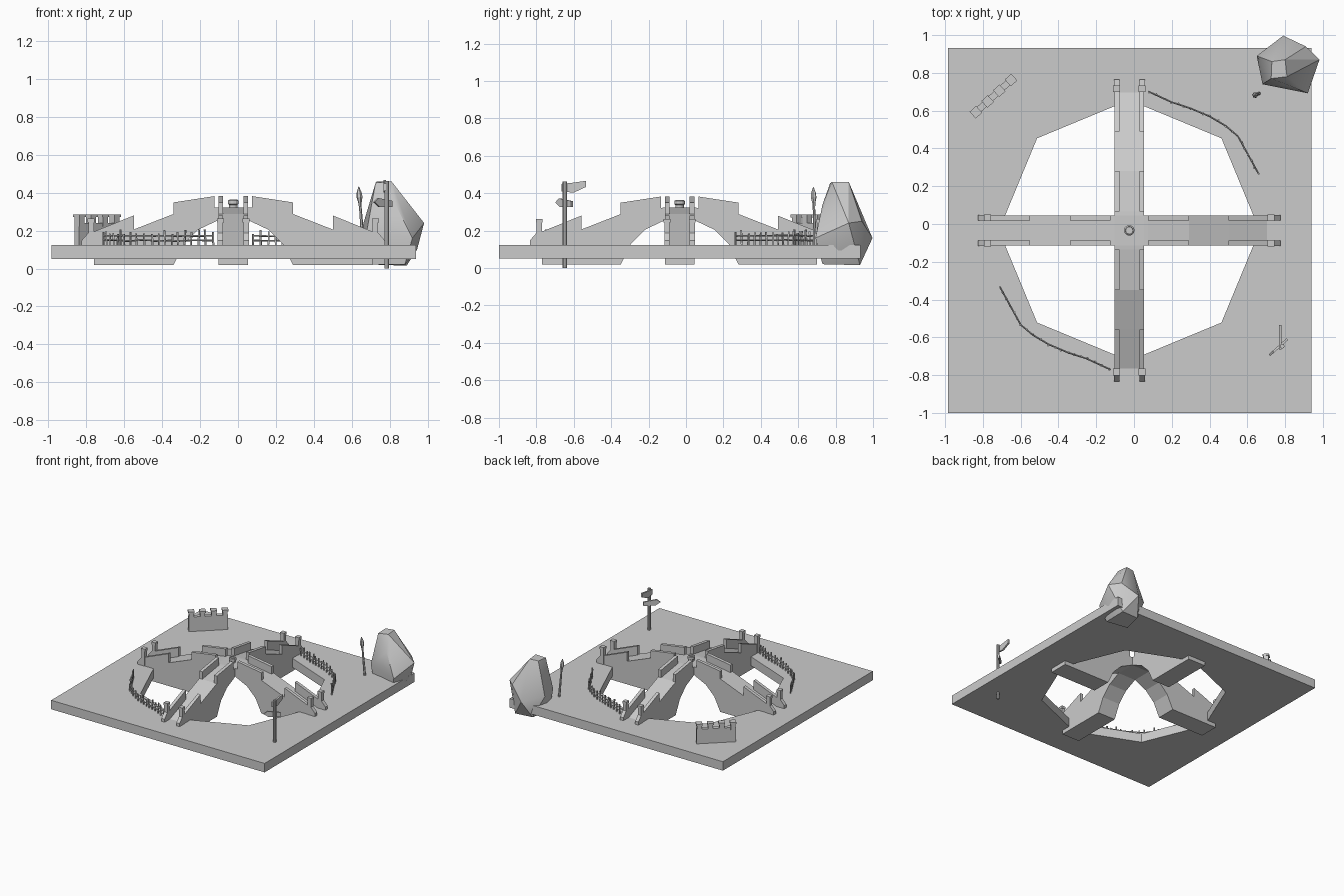
import bpy, bmesh, math, random
from mathutils import Vector, Matrix

if "Cube" in bpy.data.objects:
    bpy.data.objects.remove(bpy.data.objects["Cube"])

random.seed(4)
CX, CY, DZ = -0.025, -0.034, -0.007
T = 0.13 + DZ  # ground top height


def finish(name, bm):
    bmesh.ops.recalc_face_normals(bm, faces=bm.faces)
    me = bpy.data.meshes.new(name)
    bm.to_mesh(me)
    bm.free()
    ob = bpy.data.objects.new(name, me)
    bpy.context.collection.objects.link(ob)
    return ob


def place(x, y, ang, z=0.0):
    return Matrix.Translation((x, y, z)) @ Matrix.Rotation(ang, 4, 'Z')


def prism(bm, profile, v0, v1, m):
    """Extrude a (u, z) outline sideways from v0 to v1."""
    a = [bm.verts.new(m @ Vector((u, v0, z))) for u, z in profile]
    b = [bm.verts.new(m @ Vector((u, v1, z))) for u, z in profile]
    bm.faces.new(a)
    bm.faces.new(b[::-1])
    n = len(a)
    for i in range(n):
        j = (i + 1) % n
        bm.faces.new((a[i], b[i], b[j], a[j]))


def box(bm, u0, u1, v0, v1, z0, z1, m):
    prism(bm, [(u0, z0), (u1, z0), (u1, z1), (u0, z1)], v0, v1, m)


def lathe(bm, rings, sides, m=Matrix()):
    """Stack of rings (radius, z), capped at both ends."""
    loops = [[bm.verts.new(m @ Vector((r * math.cos(2 * math.pi * i / sides),
                                       r * math.sin(2 * math.pi * i / sides), z)))
              for i in range(sides)] for r, z in rings]
    for a, b in zip(loops, loops[1:]):
        for i in range(sides):
            j = (i + 1) % sides
            bm.faces.new((a[i], a[j], b[j], b[i]))
    bm.faces.new(loops[0][::-1])
    bm.faces.new(loops[-1])


def stick(bm, a, b, r, sides=4):
    a, b = Vector(a), Vector(b)
    d = b - a
    m = Matrix.Translation(a) @ d.to_track_quat('Z', 'Y').to_matrix().to_4x4()
    lathe(bm, [(r, 0), (r, d.length)], sides, m)


# Ground slab with an octagonal opening
bm = bmesh.new()
x0, x1, y0, y1 = -0.985, 0.94, -1.0, 0.932
outer = [(x1, CY), (x1, y1), (CX, y1), (x0, y1), (x0, CY), (x0, y0), (CX, y0), (x1, y0)]
inner = [(CX + 0.69 * math.cos(k * math.pi / 4), CY + 0.69 * math.sin(k * math.pi / 4))
         for k in range(8)]
loops = [[bm.verts.new((x, y, z)) for x, y in pts]
         for pts, z in ((outer, T), (inner, T), (inner, T - 0.073), (outer, T - 0.073))]
for k in range(4):
    a, b = loops[k], loops[(k + 1) % 4]
    for i in range(8):
        j = (i + 1) % 8
        bm.faces.new((a[i], a[j], b[j], b[i]))
finish("ground_slab", bm)

# Four bridge arms, with parapets and end posts
H = 0.079
deck = [(H, 0.33), (0.10, 0.328), (0.315, 0.295), (0.525, 0.213), (0.735, 0.128),
        (0.735, 0.025), (0.315, 0.025), (0.262, 0.135), (0.185, 0.212), (H, 0.262)]
arms, walls, posts = bmesh.new(), bmesh.new(), bmesh.new()
for k in range(4):
    m = place(CX, CY, k * math.pi / 2, DZ)
    prism(arms, deck, -H, H, m)
    for s in (-1, 1):
        prism(walls, [(0.10, 0.32), (0.315, 0.29), (0.315, 0.356), (0.10, 0.389)],
              s * 0.053, s * 0.079, m)
        prism(walls, [(0.525, 0.205), (0.74, 0.12), (0.74, 0.20), (0.525, 0.287)],
              s * 0.053, s * 0.079, m)
        box(posts, 0.735, 0.765, s * 0.053, s * 0.082, 0.12, 0.25, m)
        box(posts, 0.732, 0.768, s * 0.050, s * 0.085, 0.25, 0.27, m)
        prism(posts, [(0.765, 0.12), (0.80, 0.12), (0.80, 0.155), (0.765, 0.195)],
              s * 0.053, s * 0.082, m)
box(arms, -H, H, -H, H, 0.262, 0.33, place(CX, CY, 0, DZ))
finish("bridge_arms", arms)
finish("bridge_parapets", walls)
finish("bridge_posts", posts)

# Small drum at the crossing
bm = bmesh.new()
lathe(bm, [(0.022, 0.325), (0.022, 0.343), (0.028, 0.348), (0.028, 0.365),
           (0.021, 0.370), (0.019, 0.362)], 12, place(CX, CY, 0, DZ))
finish("centre_drum", bm)

# Two curved picket fences, opposite each other
path = [Vector(p) for p in [(0.08, 0.70), (0.20, 0.645), (0.30, 0.612), (0.40, 0.57),
                            (0.485, 0.52), (0.55, 0.465), (0.66, 0.265)]]
for s, name in ((1, "fence_back"), (-1, "fence_front")):
    bm = bmesh.new()
    pts = [p if s > 0 else Vector((2 * CX - p.x, 2 * CY - p.y)) for p in path]
    for a, b in zip(pts, pts[1:]):
        for h in (0.025, 0.05):
            stick(bm, (a.x, a.y, T + h), (b.x, b.y, T + h + random.uniform(-.004, .004)), 0.0045)
        n = max(1, round((b - a).length / 0.04))
        for i in range(n):
            p = a.lerp(b, i / n)
            q = p + Vector((random.uniform(-.006, .006), random.uniform(-.006, .006)))
            stick(bm, (p.x, p.y, T - 0.01), (q.x, q.y, T + random.uniform(.058, .085)), 0.006)
    e = pts[-1]
    stick(bm, (e.x, e.y, T - 0.01), (e.x, e.y, T + 0.07), 0.006)
    finish(name, bm)

# Battlement wall in the back left corner
bm = bmesh.new()
m = place(-0.744, 0.677, math.radians(42.5))
box(bm, -0.146, 0.146, -0.017, 0.017, T - 0.01, T + 0.118, m)
for i in range(4):
    u = -0.126 + i * 0.084
    box(bm, u - 0.018, u + 0.018, -0.019, 0.019, T + 0.10, T + 0.15, m)
    box(bm, u - 0.023, u + 0.023, -0.024, 0.024, T + 0.148, T + 0.162, m)
finish("battlement_wall", bm)

# Boulder as a faceted hull
bm = bmesh.new()
for p in [(.726, .77, .452), (.73, .86, .458), (.80, .87, .46), (.81, .78, .46),
          (.65, .89, .20), (.79, .997, .16), (.91, .94, .25), (.982, .87, .24),
          (.92, .692, .16), (.68, .74, .20), (.70, .76, .02), (.88, .73, .02),
          (.89, .93, .015), (.74, .92, .02), (.945, .82, .10), (.83, .73, .34)]:
    bm.verts.new(p)
bmesh.ops.convex_hull(bm, input=bm.verts)
bmesh.ops.dissolve_limit(bm, angle_limit=math.radians(8), verts=bm.verts, edges=bm.edges)
rock = finish("boulder", bm)
bpy.context.view_layer.objects.active = rock
rock.select_set(True)
bpy.ops.object.shade_smooth_by_angle(angle=math.radians(30))

# Leaning torch beside the boulder
bm = bmesh.new()
a, b = Vector((0.662, 0.69, T - 0.01)), Vector((0.637, 0.681, 0.43))
m = Matrix.Translation(a) @ (b - a).to_track_quat('Z', 'Y').to_matrix().to_4x4()
lathe(bm, [(.010, 0), (.007, .21), (.009, .235), (.016, .265), (.013, .29), (.002, .32)], 6, m)
finish("torch", bm)

# Signpost with two pointed boards
bm = bmesh.new()
PX, PY = 0.785, -0.647
lathe(bm, [(0.012, 0), (0.012, 0.463)], 8, place(PX, PY, 0))
finish("sign_pole", bm)
bm = bmesh.new()
prism(bm, [(-0.018, 0.41), (0.045, 0.402), (0.112, 0.433), (0.112, 0.466),
           (0.045, 0.456), (-0.018, 0.45)], 0.004, 0.018, place(PX, PY, math.pi / 2))
prism(bm, [(-0.082, 0.35), (-0.055, 0.372), (0.045, 0.357), (0.045, 0.325),
           (-0.045, 0.325)], 0.004, 0.016, place(PX, PY, math.radians(42)))
finish("sign_boards", bm)
